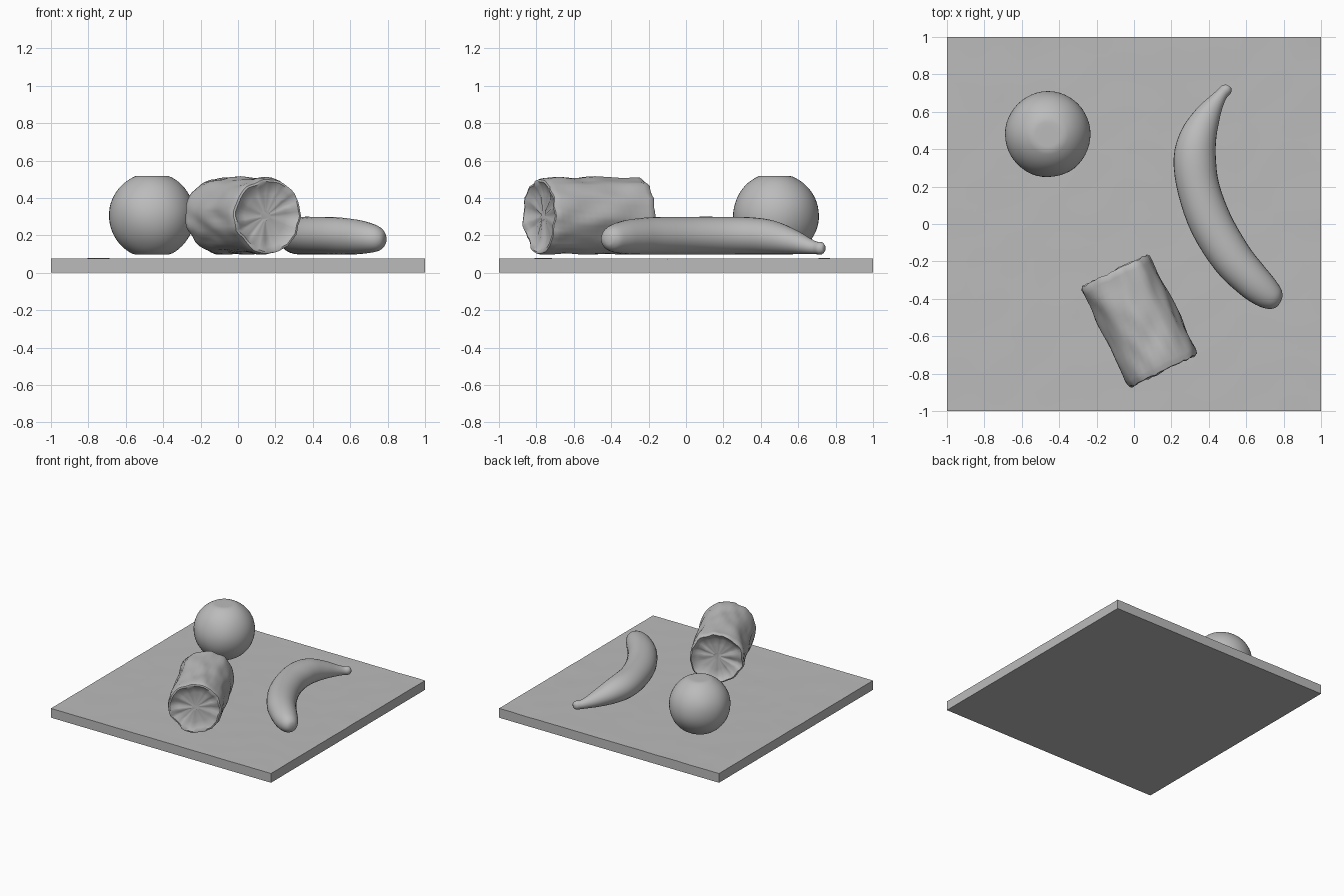
import bpy, bmesh, math
from mathutils import Vector, noise

if "Cube" in bpy.data.objects:
    bpy.data.objects.remove(bpy.data.objects["Cube"])

grey = bpy.data.materials.new("plain grey")
grey.diffuse_color = (0.5, 0.5, 0.5, 1)
grey.use_nodes = True
grey.node_tree.nodes["Principled BSDF"].inputs["Base Color"].default_value = grey.diffuse_color


def finish(name, bm, angle=40):
    bmesh.ops.recalc_face_normals(bm, faces=bm.faces)
    me = bpy.data.meshes.new(name)
    bm.to_mesh(me)
    bm.free()
    me.materials.append(grey)
    ob = bpy.data.objects.new(name, me)
    bpy.context.collection.objects.link(ob)
    bpy.ops.object.select_all(action='DESELECT')
    bpy.context.view_layer.objects.active = ob
    ob.select_set(True)
    bpy.ops.object.shade_smooth_by_angle(angle=math.radians(angle))
    return ob


def bridge(bm, rings):
    for a, b in zip(rings, rings[1:]):
        n = len(a)
        for i in range(n):
            bm.faces.new((a[i], a[(i + 1) % n], b[(i + 1) % n], b[i]))
    bm.faces.new(rings[0])
    bm.faces.new(rings[-1])


def wobble(p, scale, amount):
    return noise.noise(Vector(p) * scale) * amount


# Square board with a faintly uneven top
bm = bmesh.new()
bmesh.ops.create_grid(bm, x_segments=40, y_segments=40, size=1)
for v in bm.verts:
    v.co.z = 0.076 + wobble(v.co, 6, 0.002)
rim = [e for e in bm.edges if e.is_boundary]
skirt = bmesh.ops.extrude_edge_only(bm, edges=rim)["geom"]
for v in skirt:
    if isinstance(v, bmesh.types.BMVert):
        v.co.z = 0
bmesh.ops.holes_fill(bm, edges=[e for e in bm.edges if e.is_boundary])
finish("board", bm)

# Round fruit, slightly flattened on top and underneath
bm = bmesh.new()
bmesh.ops.create_uvsphere(bm, u_segments=48, v_segments=32, radius=0.229)
for v in bm.verts:
    v.co *= 1 + wobble(v.co, 7, 0.012)
    v.co.z = max(-0.208, min(0.213, v.co.z))
    v.co += Vector((-0.46, 0.48, 0.305))
finish("round_fruit", bm)

# Can lying on its side: profile of (distance along axis, radius), dished ends
bm = bmesh.new()
back, front = Vector((-0.10, -0.255, 0.303)), Vector((0.157, -0.782, 0.303))
axis = (front - back).normalized()
side = Vector((-axis.y, axis.x, 0))
length = (front - back).length
profile = [(0.035, 0.03), (0.03, 0.10), (0.025, 0.15), (0.005, 0.178), (-0.008, 0.192),
           (0.005, 0.203), (0.03, 0.204)]
profile += [(length * t / 16, 0.204) for t in range(1, 16)]
profile += [(length - 0.02, 0.202), (length, 0.197), (length + 0.003, 0.186),
            (length - 0.012, 0.165), (length - 0.025, 0.12), (length - 0.025, 0.03)]
rings = []
for d, r in profile:
    ring = []
    for i in range(48):
        a = math.tau * i / 48
        direction = side * math.cos(a) + Vector((0, 0, 1)) * math.sin(a)
        lumps = wobble(direction * 2 + axis * d * 4, 1.6, 0.016)
        p = back + direction * (r + lumps * min(1, r / 0.1))
        p += axis * (d + wobble(direction * 3, 1.3, 0.014))
        p.z = max(p.z, 0.098)
        ring.append(bm.verts.new(p))
    rings.append(ring)
bridge(bm, rings)
finish("can", bm, 50)

# Curved banana: centre x, y, z, half width, half height
stations = [
    (0.506, 0.738, 0.131, 0.016, 0.020), (0.495, 0.722, 0.131, 0.031, 0.033),
    (0.470, 0.695, 0.133, 0.033, 0.034), (0.440, 0.655, 0.143, 0.044, 0.044),
    (0.393, 0.580, 0.165, 0.070, 0.066), (0.345, 0.470, 0.188, 0.098, 0.090),
    (0.325, 0.350, 0.197, 0.113, 0.099), (0.345, 0.190, 0.198, 0.113, 0.101),
    (0.413, 0.000, 0.198, 0.115, 0.101), (0.522, -0.180, 0.197, 0.110, 0.100),
    (0.620, -0.290, 0.192, 0.100, 0.094), (0.690, -0.355, 0.187, 0.088, 0.083),
    (0.745, -0.398, 0.182, 0.067, 0.066), (0.772, -0.417, 0.180, 0.040, 0.040),
    (0.780, -0.422, 0.180, 0.014, 0.014)]


def spline(a, b, c, d, t):
    return 0.5 * (2 * b + (c - a) * t + (2 * a - 5 * b + 4 * c - d) * t * t
                  + (3 * b - a - 3 * c + d) * t ** 3)


last = len(stations) - 1
path = []
for k in range(last):
    ctrl = [stations[max(0, min(last, k + j))] for j in (-1, 0, 1, 2)]
    path += [[spline(*c, t / 4) for c in zip(*ctrl)] for t in range(4)]
path.append(list(stations[-1]))

bm = bmesh.new()
rings = []
for k, (x, y, z, w, h) in enumerate(path):
    p, q = path[max(0, k - 1)], path[min(len(path) - 1, k + 1)]
    tangent = Vector((q[0] - p[0], q[1] - p[1], 0)).normalized()
    across = Vector((-tangent.y, tangent.x, 0))
    ring = []
    for i in range(28):
        a = math.tau * i / 28
        co = Vector((x, y, z)) + across * w * math.cos(a) + Vector((0, 0, h * math.sin(a)))
        ring.append(bm.verts.new(co))
    rings.append(ring)
bridge(bm, rings)
finish("banana", bm, 60)
